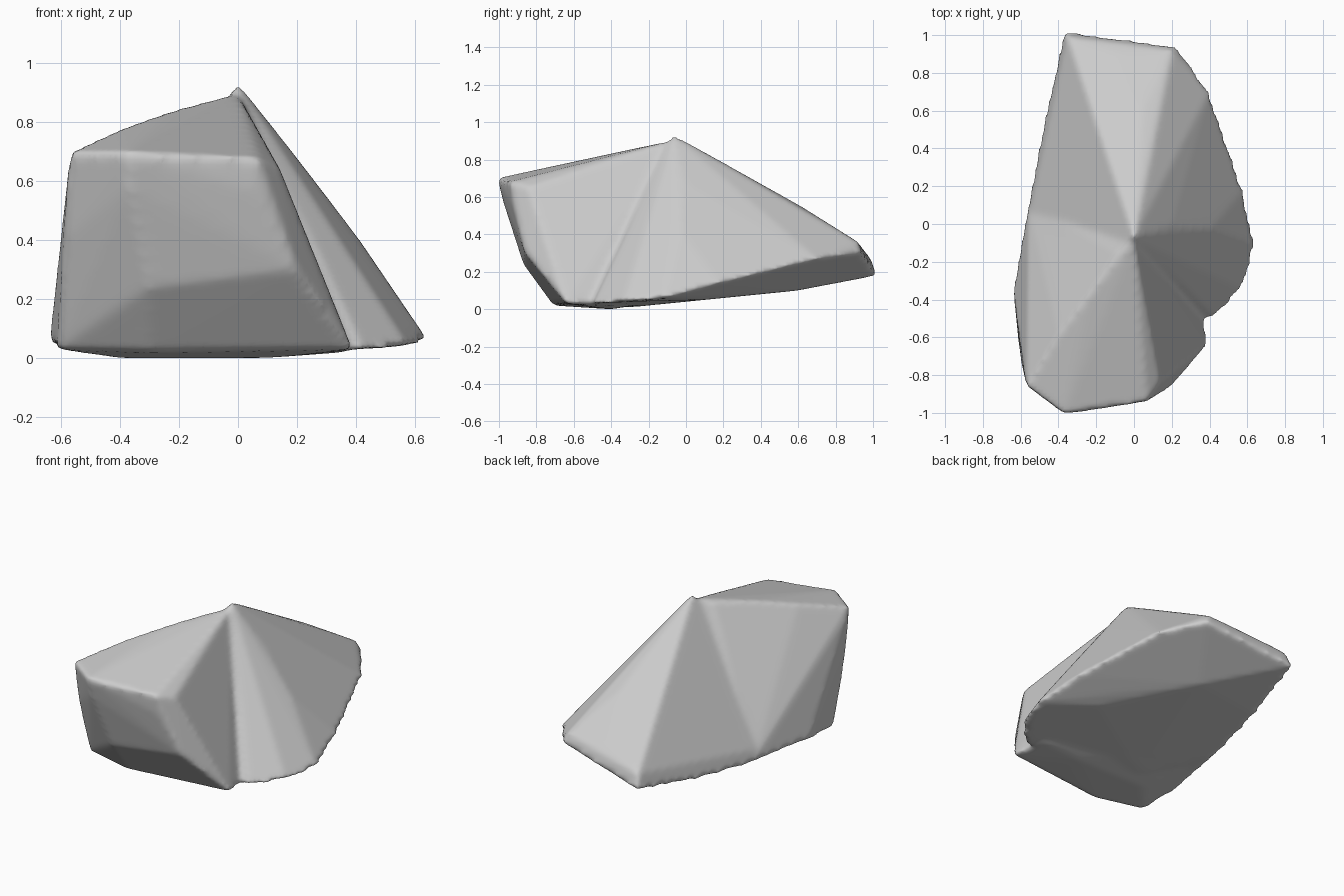
import bpy, bmesh

cube = bpy.data.objects.get("Cube")
if cube:
    bpy.data.objects.remove(cube, do_unlink=True)

stone = bpy.data.materials.new("stone grey")
stone.use_nodes = True
color = (0.6, 0.6, 0.6, 1)
stone.diffuse_color = color
stone.node_tree.nodes["Principled BSDF"].inputs["Base Color"].default_value = color

# Front block: overhanging face, rising top, foot
front_block = [
    (0, -.08, .9), (-.1, -.15, .865), (-.23, -.36, .84), (-.4, -.58, .78),
    (.03, -.45, .77), (-.57, -.86, .7), (-.37, -1.01, .7), (.07, -.94, .68),
    (.14, -.84, .65), (-.37, -.98, .58), (.07, -.93, .56), (-.59, -.78, .4),
    (-.3, -.87, .24), (.2, -.86, .3), (-.61, -.64, .03), (-.64, -.34, .06),
    (-.3, -.71, .02), (.39, -.64, .03), (-.4, -.4, 0), (.1, -.4, 0),
    (-.56, .1, .08), (.36, -.4, .02),
]
# Rear wedge: peak, long back ramp, right spur, sloping underside
rear_wedge = [
    (0, -.07, .935), (.1, -.03, .8), (.2, -.01, .68), (.27, 0, .56), (.4, -.03, .42),
    (.03, .36, .645), (.04, .6, .56), (-.08, .9, .36), (.2, .92, .36),
    (.23, .94, .3), (-.37, 1.02, .18), (-.35, .99, .27), (.4, .7, .27),
    (.49, .36, .18), (.58, .18, .14), (.645, -.12, .06), (.58, -.34, .04),
    (.42, -.5, .03), (-.3, -.3, .01), (-.63, -.33, .07), (-.56, .1, .06),
    (-.48, .53, .1), (0, .6, .1), (.35, .1, .05),
]

bm = bmesh.new()
for points in (front_block, rear_wedge):
    verts = [bm.verts.new(p) for p in points]
    hull = bmesh.ops.convex_hull(bm, input=verts)
    loose = {g for g in hull["geom_interior"] + hull["geom_unused"]
             if isinstance(g, bmesh.types.BMVert)}
    bmesh.ops.delete(bm, geom=list(loose), context='VERTS')
bmesh.ops.recalc_face_normals(bm, faces=bm.faces[:])

mesh = bpy.data.meshes.new("boulder")
bm.to_mesh(mesh)
bm.free()
mesh.materials.append(stone)
boulder = bpy.data.objects.new("boulder", mesh)
bpy.context.collection.objects.link(boulder)

# Fuse both masses into one skin and wear down the edges
fuse = boulder.modifiers.new("fuse", 'REMESH')
fuse.mode = 'VOXEL'
fuse.voxel_size = .018
fuse.use_smooth_shade = True
wear = boulder.modifiers.new("wear", 'SMOOTH')
wear.factor = .5
wear.iterations = 6
